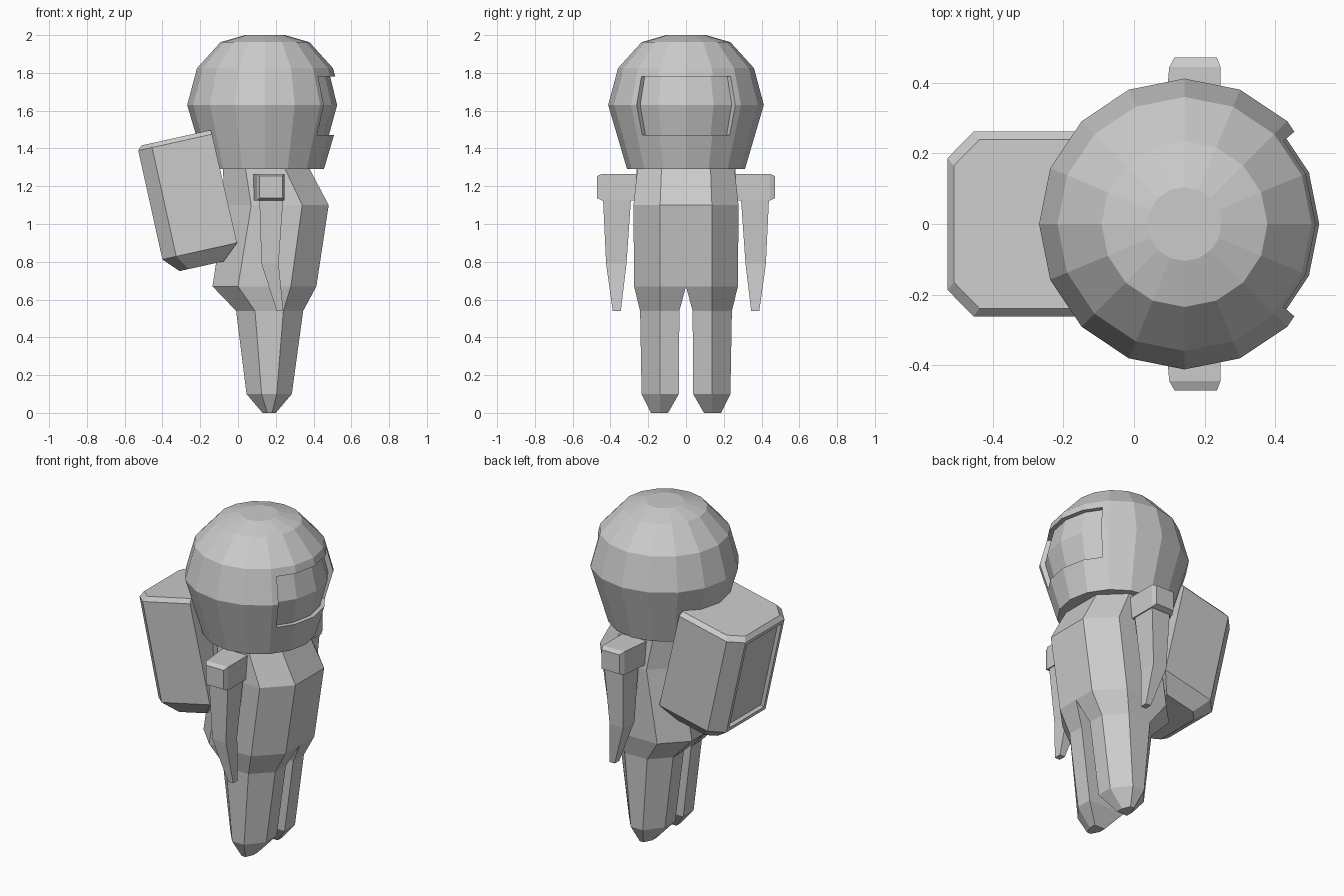
import bpy, bmesh, math
from mathutils import Matrix, Vector

if "Cube" in bpy.data.objects:
    bpy.data.objects.remove(bpy.data.objects["Cube"])

grey = bpy.data.materials.new("suit grey")
grey.diffuse_color = (0.6, 0.6, 0.6, 1)
grey.use_nodes = True
grey.node_tree.nodes["Principled BSDF"].inputs["Base Color"].default_value = grey.diffuse_color


def finish(name, bm, mirror=False):
    bmesh.ops.recalc_face_normals(bm, faces=bm.faces)
    me = bpy.data.meshes.new(name)
    bm.to_mesh(me)
    bm.free()
    me.materials.append(grey)
    ob = bpy.data.objects.new(name, me)
    bpy.context.collection.objects.link(ob)
    if mirror:
        m = ob.modifiers.new("mirror", 'MIRROR')
        m.use_axis = (False, True, False)
        m.use_mirror_merge = False
    return ob


def loft(rings):
    """Skin a stack of equal-length rings and cap both ends."""
    bm = bmesh.new()
    vs = [[bm.verts.new(p) for p in r] for r in rings]
    n = len(rings[0])
    for a, b in zip(vs, vs[1:]):
        for i in range(n):
            j = (i + 1) % n
            bm.faces.new((a[i], a[j], b[j], b[i]))
    bm.faces.new(vs[0])
    bm.faces.new(vs[-1])
    return bm


def rect(x0, x1, y0, y1, z):
    return [(x0, y0, z), (x1, y0, z), (x1, y1, z), (x0, y1, z)]


# Helmet: 16-sided stack of rings
CX = 0.143
bm = loft([[(CX + r * math.cos(i * math.pi / 8), r * math.sin(i * math.pi / 8), z)
            for i in range(16)]
           for z, r in [(1.29, .312), (1.63, .412), (1.825, .36), (1.963, .235), (2.0, .105)]])
# Visor: cut the outline into the helmet, then push it inward
ANG = math.radians(40)
cuts = [((CX, 0, 1.47), (0, 0, 1)), ((CX, 0, 1.78), (0, 0, 1)),
        ((CX, 0, 0), (math.sin(ANG), -math.cos(ANG), 0)),
        ((CX, 0, 0), (math.sin(ANG), math.cos(ANG), 0))]
for co, no in cuts:
    bmesh.ops.bisect_plane(bm, geom=bm.verts[:] + bm.edges[:] + bm.faces[:],
                           dist=1e-5, plane_co=co, plane_no=no)
visor = []
for f in bm.faces:
    c = f.calc_center_median()
    if 1.47 < c.z < 1.78 and abs(math.atan2(c.y, c.x - CX)) < ANG:
        visor.append(f)
ret = bmesh.ops.extrude_face_region(bm, geom=visor)
bmesh.ops.delete(bm, geom=visor, context='FACES')
for v in ret["geom"]:
    if isinstance(v, bmesh.types.BMVert):
        v.co.x = CX + (v.co.x - CX) * .927
        v.co.y *= .927
finish("helmet", bm)


# Torso: octagonal rings (back, side start, side end, front, half width, front half width)
def octagon(z, b, s0, s1, f, w, c):
    return [(f, -c, z), (f, c, z), (s1, w, z), (s0, w, z),
            (b, c, z), (b, -c, z), (s0, -w, z), (s1, -w, z)]


finish("torso", loft([octagon(.67, -.135, 0, .28, .415, .275, .137),
                      octagon(1.10, -.07, .07, .34, .48, .278, .137),
                      octagon(1.29, -.08, .04, .25, .38, .257, .13)]))


# Legs: half-octagon rings
def leg_ring(z, b, s0, s1, f, w, c, inner):
    return [(f, inner, z), (f, c, z), (s1, w, z), (s0, w, z), (b, c, z), (b, inner, z)]


finish("legs", loft([leg_ring(.67, -.135, 0, .28, .415, .275, .137, 0),
                     leg_ring(.54, -.01, .09, .24, .345, .243, .137, .035),
                     leg_ring(.10, .045, .125, .205, .285, .235, .137, .038),
                     leg_ring(0, .13, .155, .18, .20, .185, .137, .095)]), True)

# Arms: tapering to a small tip
finish("arms", loft([rect(.113, .24, .29, .44, 1.15),
                     rect(.124, .215, .315, .423, .79),
                     rect(.205, .24, .345, .388, .54)]), True)


# Shoulder blocks, lofted outwards
def side_rect(y, x0, x1, z0, z1):
    return [(x0, y, z0), (x1, y, z0), (x1, y, z1), (x0, y, z1)]


finish("shoulders", loft([side_rect(.2, .077, .245, 1.125, 1.265),
                          side_rect(.445, .10, .245, 1.125, 1.265),
                          side_rect(.472, .115, .235, 1.137, 1.253)]), True)


# Backpack: chamfered block, leaned forward
def pack_ring(z, b, f, w, c):
    return [(f, -w, z), (f, w, z), (b + c, w, z), (b, w - c, z), (b, c - w, z), (b + c, -w, z)]


bm = loft([pack_ring(.80, -.14, .10, .19, .05),
           pack_ring(.88, -.215, .19, .262, .075),
           pack_ring(1.47, -.215, .185, .262, .075),
           pack_ring(1.493, -.192, .182, .24, .075)])
bmesh.ops.recalc_face_normals(bm, faces=bm.faces)
# Recessed panel on the back face
back = [f for f in bm.faces if f.normal.x < -.99]
bmesh.ops.inset_region(bm, faces=back, thickness=.03, depth=0)
bmesh.ops.inset_region(bm, faces=back, thickness=.008, depth=-.02)
bmesh.ops.transform(bm, matrix=Matrix.Rotation(math.radians(-12.5), 4, 'Y'), verts=bm.verts)
finish("backpack", bm)
